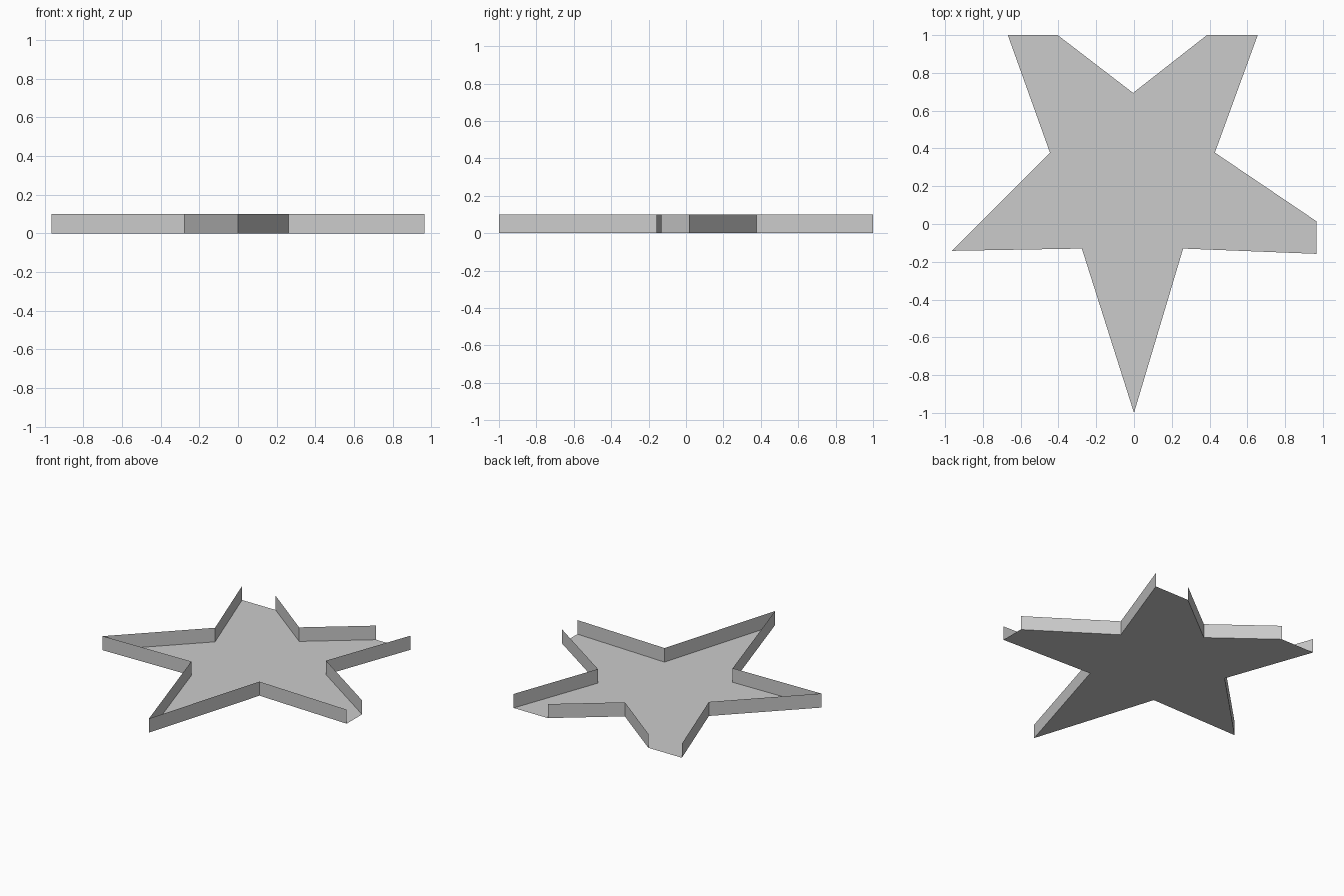
import bpy
import bmesh

cube = bpy.data.objects.get("Cube")
if cube:
    bpy.data.objects.remove(cube, do_unlink=True)

HEIGHT = 0.1

# Star outline, counter-clockwise; True marks an open (wall-less) edge that starts there
OUTLINE = [
    (0.0, -1.0, False), (0.26, -0.13, False),
    (0.965, -0.158, True), (0.965, 0.015, False),
    (0.428, 0.378, False),
    (0.655, 1.0, True), (0.386, 1.0, False),
    (-0.005, 0.694, False),
    (-0.404, 1.0, True), (-0.668, 1.0, False),
    (-0.445, 0.378, False), (-0.965, -0.142, False),
    (-0.276, -0.13, False),
]

grey = bpy.data.materials.new("plain_grey")
grey.use_nodes = True
COLOUR = (0.6, 0.6, 0.6, 1.0)
grey.diffuse_color = COLOUR
grey.node_tree.nodes["Principled BSDF"].inputs["Base Color"].default_value = COLOUR


def add_object(name, bm):
    mesh = bpy.data.meshes.new(name)
    bm.to_mesh(mesh)
    bm.free()
    mesh.materials.append(grey)
    obj = bpy.data.objects.new(name, mesh)
    bpy.context.collection.objects.link(obj)
    return obj


# Flat star floor
bm = bmesh.new()
bm.faces.new([bm.verts.new((x, y, 0)) for x, y, _ in OUTLINE])
add_object("star_floor", bm)

# Thin upright rim, left open across the three blunt tips
bm = bmesh.new()
low = [bm.verts.new((x, y, 0)) for x, y, _ in OUTLINE]
high = [bm.verts.new((x, y, HEIGHT)) for x, y, _ in OUTLINE]
for i, (_, _, is_open) in enumerate(OUTLINE):
    j = (i + 1) % len(OUTLINE)
    if not is_open:
        bm.faces.new((low[i], low[j], high[j], high[i]))
add_object("star_rim", bm)
